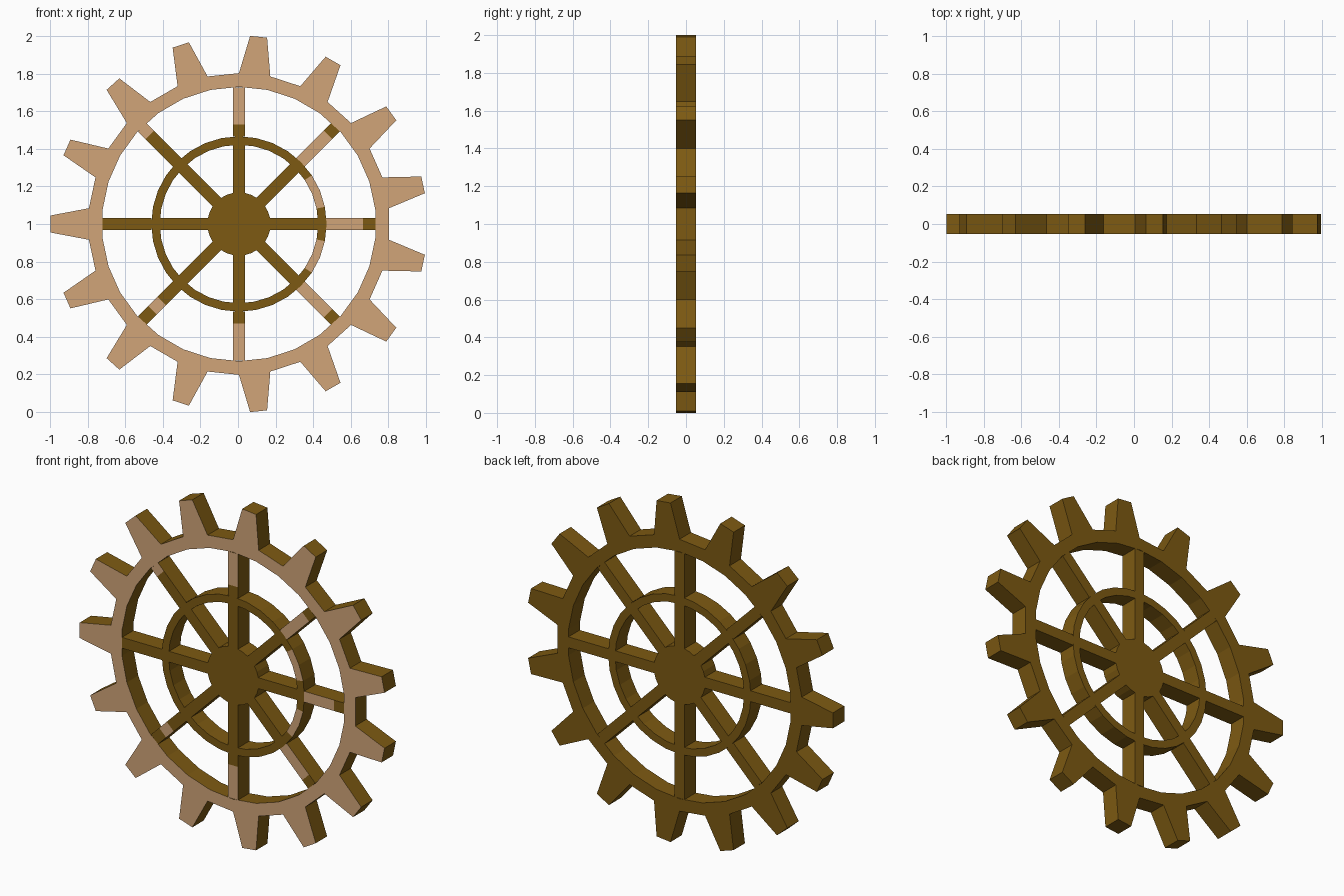
import bpy, math

if "Cube" in bpy.data.objects:
    bpy.data.objects.remove(bpy.data.objects["Cube"])

CX, CZ, HALF = 0.005, 1.0, 0.053      # wheel centre and half thickness


def material(name, rgb):
    m = bpy.data.materials.new(name)
    m.diffuse_color = (*rgb, 1)
    m.use_nodes = True
    m.node_tree.nodes["Principled BSDF"].inputs["Base Color"].default_value = m.diffuse_color
    return m


BROWN = material("dark_brown", (0.205, 0.102, 0.006))
TAN = material("light_tan", (0.64, 0.375, 0.19))


def polar(r, deg):
    a = math.radians(deg)
    return (r * math.cos(a), r * math.sin(a))


def slab(name, cells):
    """Thick plate from (outline, tan_front) cells; walls only on outer edges."""
    verts, index, faces, mats, edges = [], {}, [], [], {}

    def vid(p):
        key = (round(p[0], 5), round(p[1], 5))
        if key not in index:
            index[key] = len(verts)
            verts.append((CX + p[0], -HALF, CZ + p[1]))
            verts.append((CX + p[0], HALF, CZ + p[1]))
        return index[key]

    for outline, tan in cells:            # outlines run anticlockwise from the front
        ids = [vid(p) for p in outline]
        faces += [ids, [i + 1 for i in reversed(ids)]]
        mats += [1 if tan else 0, 0]
        for a, b in zip(ids, ids[1:] + ids[:1]):
            edges[(a, b)] = True
    for a, b in edges:
        if (b, a) not in edges:
            faces.append([b, a, a + 1, b + 1])
            mats.append(0)
    me = bpy.data.meshes.new(name)
    me.from_pydata(verts, [], faces)
    me.materials.append(BROWN)
    me.materials.append(TAN)
    for p, m in zip(me.polygons, mats):
        p.material_index = m
    ob = bpy.data.objects.new(name, me)
    bpy.context.collection.objects.link(ob)
    return ob


# toothed rim: 15 teeth on a 30-sided ring, tan front
R_IN, R_ROOT, R_TIP = 0.729, 0.802, 1.002
rim = []
for k in range(30):
    a, b = 174 + 12 * k, 186 + 12 * k
    rim.append(([polar(R_IN, a), polar(R_ROOT, a), polar(R_ROOT, b), polar(R_IN, b)], True))
    if k % 2 == 0:
        m = a + 6
        rim.append(([polar(R_ROOT, a), polar(R_TIP, m - 2.6),
                     polar(R_TIP, m + 2.6), polar(R_ROOT, b)], True))
slab("toothed_rim", rim)

# middle ring, worn to tan on its right side
N = 32
step = 360 / N
ring = []
for k in range(N):
    a, b = k * step, (k + 1) * step
    off = abs((a + b) / 2 if a < 180 else 360 - (a + b) / 2)
    ring.append(([polar(0.421, a), polar(0.466, a), polar(0.466, b), polar(0.421, b)],
                 14 < off < 35))
slab("middle_ring", ring)

# hub disc
slab("hub", [([polar(0.168, k * step) for k in range(N)], False)])

# eight spokes; tan stretches listed as (start radius, end radius)
TAN_PARTS = {0: (0.464, 0.66), 45: (0.464, 0.67), 90: (0.53, 0.725), 135: (0.67, 0.725),
             180: None, 225: (0.58, 0.65), 270: (0.53, 0.725), 315: (0.464, 0.67)}
W = 0.032
for ang, part in TAN_PARTS.items():
    c, s = polar(1, ang)

    def strip(r0, r1):
        return [(r * c - t * s, r * s + t * c)
                for r, t in ((r0, -W), (r1, -W), (r1, W), (r0, W))]

    stops = sorted({0.464, 0.726, *(part or ())})
    if part and part[1] == 0.725:
        stops.remove(0.725)
    outer = [(strip(r0, r1), bool(part) and part[0] <= (r0 + r1) / 2 <= part[1])
             for r0, r1 in zip(stops, stops[1:])]
    slab(f"inner_spoke_{ang}", [(strip(0.163, 0.422), False)])
    slab(f"outer_spoke_{ang}", outer)
